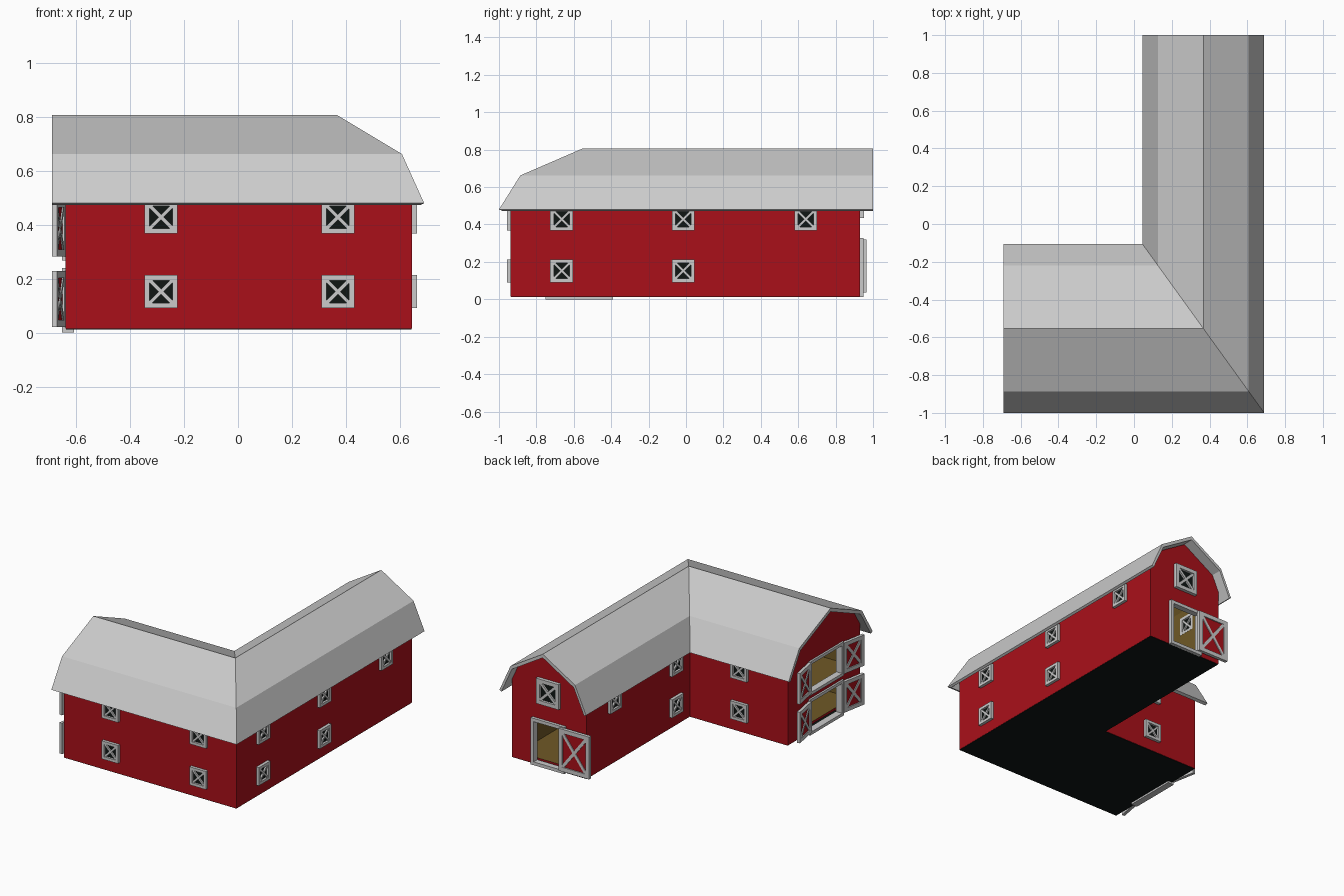
import bpy, bmesh
from math import atan2, hypot, pi
from mathutils import Matrix, Vector

if "Cube" in bpy.data.objects:
    bpy.data.objects.remove(bpy.data.objects["Cube"])


def material(name, rgb):
    m = bpy.data.materials.new(name)
    m.diffuse_color = (*rgb, 1)
    m.use_nodes = True
    m.node_tree.nodes["Principled BSDF"].inputs["Base Color"].default_value = m.diffuse_color
    return m


RED = material("barn_red", (0.40, 0.005, 0.01))
DARK = material("dark_glass", (0.005, 0.008, 0.007))
WOOD = material("straw_wood", (0.16, 0.10, 0.02))
cutters = bmesh.new()


def finish(name, bm, *mats):
    bmesh.ops.recalc_face_normals(bm, faces=bm.faces)
    me = bpy.data.meshes.new(name)
    bm.to_mesh(me)
    bm.free()
    for m in mats:
        me.materials.append(m)
    ob = bpy.data.objects.new(name, me)
    bpy.context.collection.objects.link(ob)
    return ob


def box(bm, size, center=(0, 0, 0), turn=0, world=Matrix()):
    mat = (world @ Matrix.Translation(center) @ Matrix.Rotation(turn, 4, 'Y')
           @ Matrix.Diagonal((*size, 1)))
    bmesh.ops.create_cube(bm, size=1, matrix=mat)


def sweep(name, profile, x_end, y_end, *mats):
    """Sweep a closed (u, z) profile round the mitred L corner; u = -1..1 across."""
    bm = bmesh.new()
    rings = []
    for station in range(3):
        ring = []
        for u, z in profile:
            x, y = 0.367 + 0.3225 * u, -0.553 - 0.447 * u
            ring.append(bm.verts.new((x_end if station == 0 else x,
                                      y_end if station == 2 else y, z)))
        rings.append(ring)
    n = len(profile)
    for a, b in zip(rings, rings[1:]):
        for i in range(n):
            j = (i + 1) % n
            bm.faces.new((a[i], a[j], b[j], b[i]))
    bm.faces.new(rings[0])
    bm.faces.new(rings[-1])
    return finish(name, bm, *mats)


def mirrored(half):
    """Mirror a half profile ending at the ridge (u = 0)."""
    return half + [(-u, z) for u, z in reversed(half[:-1])]


def panel(name, center, yaw, w, h, bar, depth, fill=None, cross=True, cut=False):
    """Framed panel with optional crossed braces and infill; local -Y faces out."""
    world = Matrix.Translation(center) @ Matrix.Rotation(yaw, 4, 'Z')
    bm = bmesh.new()
    for s in (-1, 1):
        box(bm, (bar, depth, h), (s * (w - bar) / 2, 0, 0), world=world)
        box(bm, (w - 2 * bar, depth, bar), (0, 0, s * (h - bar) / 2), world=world)
        if cross:
            iw, ih = w - 2 * bar, h - 2 * bar
            box(bm, (hypot(iw, ih), depth * 0.8, bar * 0.7),
                turn=s * atan2(ih, iw), world=world)
    finish(name + "_frame", bm)
    if fill:
        bm = bmesh.new()
        box(bm, (w - bar, depth * 0.3, h - bar), world=world)
        finish(name + "_infill", bm, fill)
    if cut:
        box(cutters, (w - 0.02, 0.08, h - 0.02), world=world)


# Gambrel roof
outer = mirrored([(1, 0.48), (0.745, 0.662), (0, 0.806)])
inner = mirrored([(0.955, 0.472), (0.715, 0.643), (0, 0.782)])
sweep("roof", outer + inner[::-1], -0.69, 1.0)

# Walls (hollow), foundation and hay loft
walls = sweep("walls", mirrored([(0.86, 0.015), (0.86, 0.538), (0.715, 0.64), (0, 0.779)]),
              -0.64, 0.93, RED, WOOD)
sweep("foundation", [(-0.855, 0.012), (0.855, 0.012), (0.855, 0.02), (-0.855, 0.02)],
      -0.638, 0.928, DARK)
bm = bmesh.new()
box(bm, (0.72, 0.74, 0.01), (-0.26, -0.553, 0.25))
finish("loft_floor", bm, WOOD)

# Windows on the long walls
LOW, HIGH = 0.152, 0.428
spots = []
for z in (LOW, HIGH):
    spots += [(-0.285, -0.937, z, 0), (0.37, -0.937, z, 0), (-0.285, -0.169, z, pi)]
    spots += [(0.644, -0.665, z, pi / 2)]
    for y in (-0.015, 0.64):
        if y < 0 or z == HIGH:
            spots += [(0.644, y, z, pi / 2), (0.09, y, z, -pi / 2)]
for x, y, z, yaw in spots:
    panel("window", (x, y, z), yaw, 0.122, 0.122, 0.019, 0.04, DARK, cut=True)

# Gable window and sliding door on the back end
panel("gable_window", (0.367, 0.93, 0.52), pi, 0.17, 0.17, 0.026, 0.045, DARK, cut=True)
panel("back_doorway", (0.367, 0.93, 0.17), pi, 0.25, 0.315, 0.022, 0.04,
      cross=False, cut=True)
panel("sliding_door", (0.16, 0.955, 0.178), pi, 0.23, 0.285, 0.028, 0.022, RED)

# Two-level doorways with swung double doors on the left end
for level, z0, z1 in (("lower", 0.0, 0.24), ("upper", 0.268, 0.495)):
    zc = (z0 + z1) / 2
    panel(level + "_doorway", (-0.63, -0.57, zc), -pi / 2, 0.36, z1 - z0, 0.02, 0.045,
          cross=False, cut=True)
    for s in (-1, 1):
        hinge = Vector((-0.648, -0.57 + s * 0.172, zc + 0.004))
        tip = Vector((-0.68, -0.57 + s * 0.345, zc + 0.004))
        d = tip - hinge
        panel(level + "_door", (hinge + tip) / 2, atan2(d.y, d.x), d.length, 0.208,
              0.026, 0.02, RED)

# Hollow the walls and cut the openings
cutter = finish("opening_cutter", cutters)
cutter.hide_render = True
cutter.display_type = 'WIRE'
sol = walls.modifiers.new("thickness", 'SOLIDIFY')
sol.thickness = 0.02
sol.offset = -1
sol.use_even_offset = True
sol.material_offset = 1
cut = walls.modifiers.new("openings", 'BOOLEAN')
cut.operation = 'DIFFERENCE'
cut.solver = 'EXACT'
cut.object = cutter
